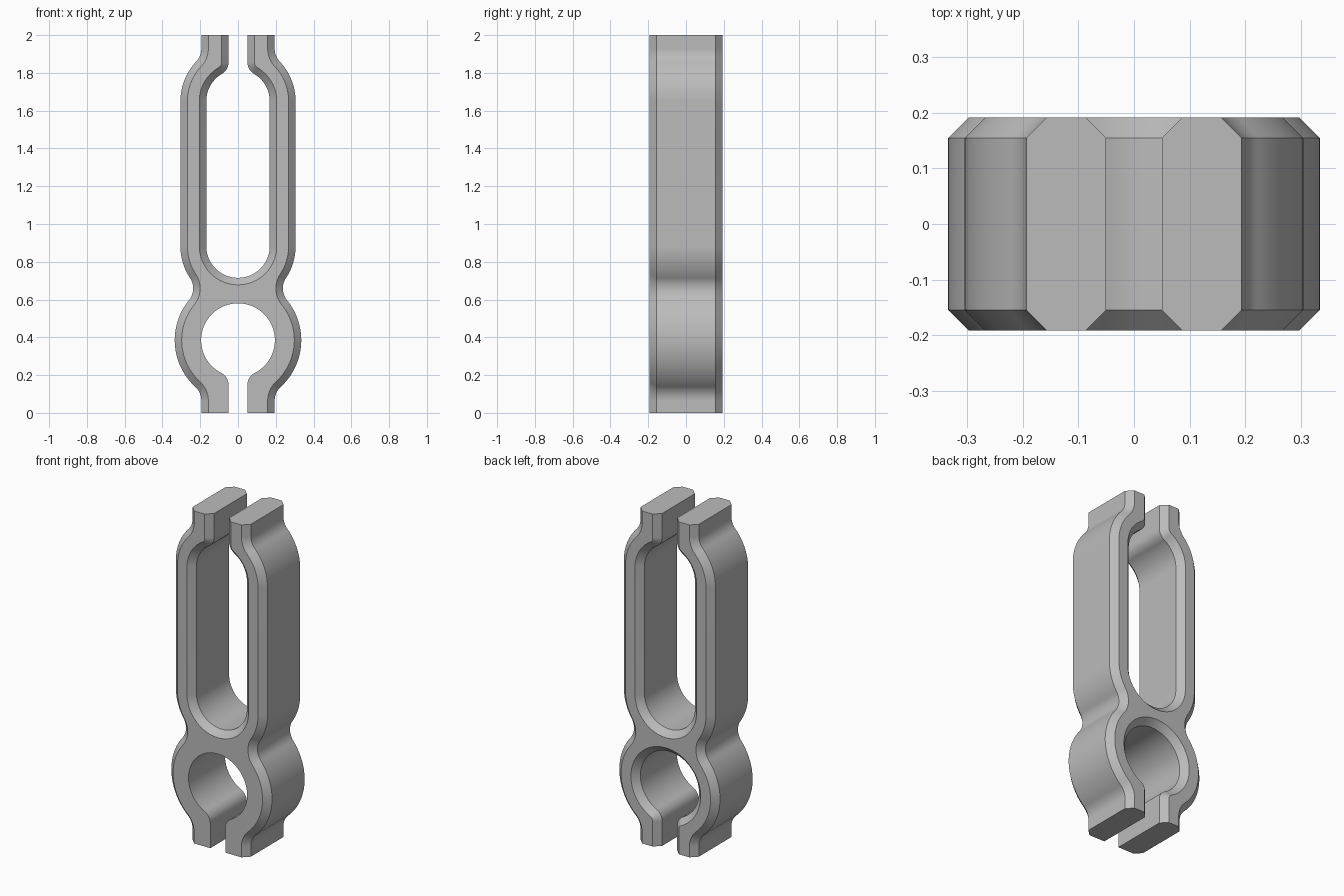
import bpy, bmesh
from math import sin, cos, atan2, sqrt, pi, radians

if "Cube" in bpy.data.objects:
    bpy.data.objects.remove(bpy.data.objects["Cube"], do_unlink=True)

HALF_DEPTH, CHAMFER, HEIGHT = 0.192, 0.037, 2.0
GAP, NECK = 0.05, 0.194                      # half widths of the end jaws
RING, SLOT_LOW, SLOT_TOP = 0.385, 0.883, 1.65  # arc centre heights on the axis
RING_IN, RING_OUT, SLOT_IN, SLOT_OUT = 0.195, 0.335, 0.168, 0.305
OUT_FILLET, IN_FILLET = 0.1, 0.07


def arc(cx, cz, r, a0, a1, n=20):
    return [(cx + r * cos(a0 + (a1 - a0) * i / n),
             cz + r * sin(a0 + (a1 - a0) * i / n)) for i in range(n + 1)]


def fillet_centre(cz, radius, fillet, wall, side):
    """Centre of a fillet between an axis circle and a vertical wall."""
    x = wall + fillet
    dz = side * sqrt((radius + fillet) ** 2 - x * x)
    return x, cz + dz, atan2(dz, x)


def waist_centre():
    """Centre of the fillet joining the ring to the slotted body."""
    d = SLOT_LOW - RING
    low, high = RING_OUT + OUT_FILLET, SLOT_OUT + OUT_FILLET
    a = (low ** 2 - high ** 2 + d * d) / (2 * d)
    x = sqrt(low ** 2 - a * a)
    return x, RING + a, atan2(a, x), atan2(a - d, x)


def outline(outer, slot, ring):
    """Closed clip outline, with each wall inset into the material."""
    pts = []
    # lower ring bore and jaw
    x, z, a = fillet_centre(RING, RING_IN, IN_FILLET, GAP, -1)
    pts += arc(0, RING, RING_IN + ring, pi / 2, a, 48)
    pts += arc(x, z, IN_FILLET - ring, a + pi, pi)
    pts += [(GAP + ring, 0), (NECK - outer, 0)]
    # outside wall
    x, z, a = fillet_centre(RING, RING_OUT, OUT_FILLET, NECK, -1)
    pts += arc(x, z, OUT_FILLET + outer, pi, a + pi)
    wx, wz, w0, w1 = waist_centre()
    pts += arc(0, RING, RING_OUT - outer, a, w0, 32)
    pts += arc(wx, wz, OUT_FILLET + outer, w0 + pi, w1 + pi)
    pts += arc(0, SLOT_LOW, SLOT_OUT - outer, w1, 0)
    x, z, a = fillet_centre(SLOT_TOP, SLOT_OUT, OUT_FILLET, NECK, 1)
    pts += arc(0, SLOT_TOP, SLOT_OUT - outer, 0, a)
    pts += arc(x, z, OUT_FILLET + outer, a + pi, pi)
    # upper jaw and slot
    pts += [(NECK - outer, HEIGHT), (GAP + slot, HEIGHT)]
    x, z, a = fillet_centre(SLOT_TOP, SLOT_IN, IN_FILLET, GAP, 1)
    pts += arc(x, z, IN_FILLET - slot, pi, a + pi)
    pts += arc(0, SLOT_TOP, SLOT_IN + slot, a, 0)
    pts += arc(0, SLOT_LOW, SLOT_IN + slot, 0, -pi / 2, 32)
    # drop doubled joints between arcs, then mirror to the other side
    keep = [p for i, p in enumerate(pts)
            if i == 0 or abs(p[0] - pts[i - 1][0]) + abs(p[1] - pts[i - 1][1]) > 1e-6]
    return keep + [(-px, pz) for px, pz in reversed(keep[1:-1])]


# Layers from front to back; the ring bore is bevelled at the back only
c = CHAMFER
layers = [(-HALF_DEPTH, (c, c, 0)), (-HALF_DEPTH + c, (0, 0, 0)),
          (HALF_DEPTH - c, (0, 0, 0)), (HALF_DEPTH, (c, c, c))]
bm = bmesh.new()
loops = [[bm.verts.new((x, y, z)) for x, z in outline(*inset)] for y, inset in layers]
for near, far in zip(loops, loops[1:]):
    n = len(near)
    for i in range(n):
        j = (i + 1) % n
        bm.faces.new((near[i], near[j], far[j], far[i]))
caps = [bm.faces.new(loops[0]), bm.faces.new(loops[-1])]
bmesh.ops.recalc_face_normals(bm, faces=bm.faces)
bmesh.ops.triangulate(bm, faces=caps)
mesh = bpy.data.meshes.new("double_clip")
bm.to_mesh(mesh)
bm.free()

clip = bpy.data.objects.new("double_clip", mesh)
bpy.context.collection.objects.link(clip)

# Plain grey finish
grey = bpy.data.materials.new("light_grey")
grey.use_nodes = True
colour = (0.5, 0.5, 0.5, 1)
grey.diffuse_color = colour
grey.node_tree.nodes["Principled BSDF"].inputs["Base Color"].default_value = colour
mesh.materials.append(grey)

bpy.ops.object.select_all(action='DESELECT')
clip.select_set(True)
bpy.context.view_layer.objects.active = clip
bpy.ops.object.shade_smooth_by_angle(angle=radians(25))
